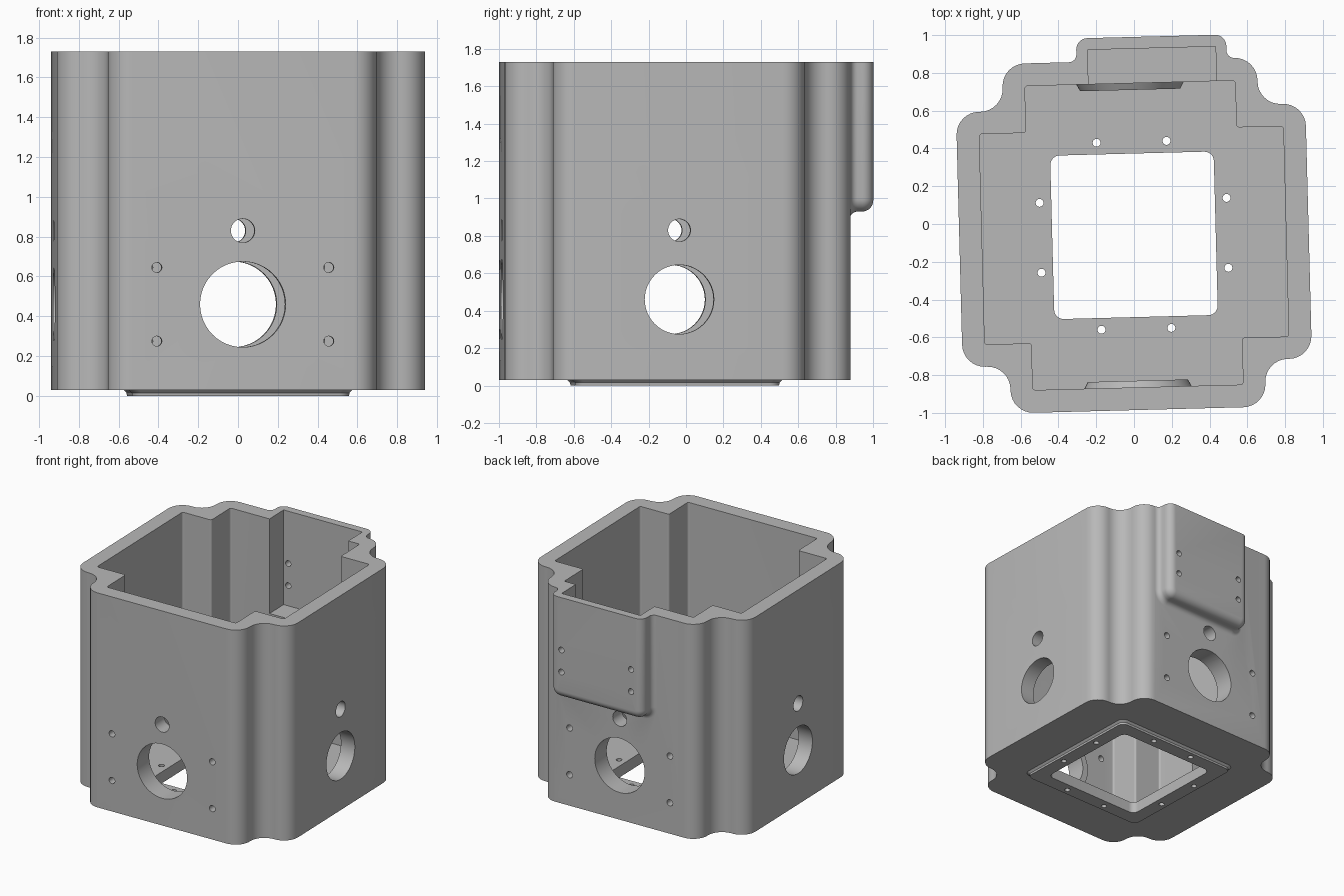
import bpy, bmesh, math
from mathutils import Vector, Matrix

cube = bpy.data.objects.get("Cube")
if cube:
    bpy.data.objects.remove(cube, do_unlink=True)

grey = bpy.data.materials.new("plain_grey")
grey.use_nodes = True
colour = (0.48, 0.48, 0.48, 1)
grey.diffuse_color = colour
grey.node_tree.nodes["Principled BSDF"].inputs["Base Color"].default_value = colour

TOP, BASE, FLOOR = 1.73, 0.03, 0.09
OUT, INN = 0.925, 0.805          # half widths of outer and inner wall
HOLE_Z = 0.46


def rounded(corners, radii, steps=8):
    """Polygon with every square corner replaced by an arc."""
    pts = [Vector(c) for c in corners]
    ring = []
    for i, p in enumerate(pts):
        r = radii[i] if isinstance(radii, (list, tuple)) else radii
        if r <= 0:
            ring.append(p)
            continue
        u = (pts[i - 1] - p).normalized()
        v = (pts[(i + 1) % len(pts)] - p).normalized()
        c = p + r * (u + v)
        for k in range(steps + 1):
            t = math.pi / 2 * k / steps
            ring.append(c - r * (v * math.cos(t) + u * math.sin(t)))
    return ring


def loft(name, rings):
    """Closed solid through matching rings of 3D points."""
    bm = bmesh.new()
    rows = [[bm.verts.new(p) for p in ring] for ring in rings]
    n = len(rows[0])
    for a, b in zip(rows, rows[1:]):
        for i in range(n):
            j = (i + 1) % n
            bm.faces.new((a[i], a[j], b[j], b[i]))
    bm.faces.new(rows[0][::-1])
    bm.faces.new(rows[-1])
    bmesh.ops.recalc_face_normals(bm, faces=bm.faces)
    return finish(name, bm)


def finish(name, bm):
    me = bpy.data.meshes.new(name)
    bm.to_mesh(me)
    bm.free()
    me.materials.append(grey)
    ob = bpy.data.objects.new(name, me)
    bpy.context.collection.objects.link(ob)
    return ob


def prism(name, ring, z0, z1):
    return loft(name, [[(p.x, p.y, z) for p in ring] for z in (z0, z1)])


def square(h, r):
    return rounded([(h, -h), (h, h), (-h, h), (-h, -h)], r)


def stepped(h, n, r):
    """Square outline with a square notch in each corner."""
    corners = []
    for sx, sy in ((1, 1), (-1, 1), (-1, -1), (1, -1)):
        trio = [(h * sx, n * sy), (n * sx, n * sy), (n * sx, h * sy)]
        corners += trio if sx * sy > 0 else trio[::-1]
    return rounded(corners, r)


def cylinder(name, start, direction, length, r0, r1=None, segments=48):
    bm = bmesh.new()
    d = Vector(direction)
    m = Matrix.Translation(Vector(start) + d * length / 2) @ d.to_track_quat('Z', 'Y').to_matrix().to_4x4()
    bmesh.ops.create_cone(bm, cap_ends=True, segments=segments, radius1=r0,
                          radius2=r0 if r1 is None else r1, depth=length, matrix=m)
    return finish(name, bm)


def combine(target, tool, operation):
    mod = target.modifiers.new(operation.lower(), 'BOOLEAN')
    mod.operation = operation
    mod.solver = 'EXACT'
    mod.object = tool
    bpy.context.view_layer.objects.active = target
    bpy.ops.object.modifier_apply(modifier=mod.name)
    bpy.data.objects.remove(tool, do_unlink=True)


# Outer shell with softly notched corners
housing = prism("housing", stepped(OUT, 0.675, 0.12), BASE, TOP)

# Raised pad under the floor, flaring into the underside
pad = loft("base_pad", [[(p.x, p.y, z) for p in square(h, 0.05)]
                        for h, z in ((0.545, 0), (0.547, 0.015), (0.562, BASE), (0.562, 0.06))])
combine(housing, pad, 'UNION')

# Box on the back: flared foot, straight sides, rounded rim
FLARE, ROUND, BACK = 0.04, 0.06, 1.05
X0, X1, Z0 = -0.28, 0.515, 0.93
layers = [(0.0 + OUT - 0.06, FLARE)]
for k in range(7):
    t = math.pi / 2 * k / 6
    layers.append((OUT + FLARE * (1 - math.cos(t)), FLARE * (1 - math.sin(t))))
for k in range(9):
    t = math.pi / 2 * k / 8
    layers.append((BACK - ROUND + ROUND * math.sin(t), -ROUND * (1 - math.cos(t))))
rings = []
for y, d in layers:
    r = 0.07 + d
    ring = rounded([(X0 - d, TOP), (X0 - d, Z0 - d), (X1 + d, Z0 - d), (X1 + d, TOP)], [0, r, r, 0])
    rings.append([(p.x, y, p.y) for p in ring])
combine(housing, loft("back_box", rings), 'UNION')

# Main cavity, back pocket and floor opening
combine(housing, prism("cavity", stepped(INN, 0.557, 0.015), FLOOR, 2), 'DIFFERENCE')
pocket = rounded([(-0.22, 0.7), (0.458, 0.7), (0.458, 0.988), (-0.22, 0.988)], 0)
combine(housing, prism("pocket", pocket, 0.98, 2), 'DIFFERENCE')
combine(housing, prism("opening", square(0.433, 0.05), -1, 1), 'DIFFERENCE')

# Raised discs inside the front and back walls
for s in (-1, 1):
    disc = cylinder("disc", (0, s * (INN + 0.03), HOLE_Z), (0, -s, 0), 0.065, 0.30, 0.265, 64)
    combine(housing, disc, 'UNION')

# Large and small ports through all four walls, screw holes front and back
for s in (-1, 1):
    drills = [((0, s, HOLE_Z), (0, -s, 0), 0.215), ((0, s, 0.83), (0, -s, 0), 0.06),
              ((s, 0, HOLE_Z), (-s, 0, 0), 0.185), ((s, 0, 0.83), (-s, 0, 0), 0.06)]
    drills += [((x, s, HOLE_Z + dz), (0, -s, 0), 0.025)
               for x in (-0.432, 0.432) for dz in (-0.185, 0.185)]
    for start, direction, r in drills:
        combine(housing, cylinder("drill", start, direction, 0.4, r), 'DIFFERENCE')

# Screw holes in the back box
for x in (-0.18, 0.42):
    for z in (1.14, 1.315):
        combine(housing, cylinder("drill", (x, 1.2, z), (0, -1, 0), 0.35, 0.023, None, 24), 'DIFFERENCE')

# Screw holes in the floor
for a in (-0.185, 0.185):
    for b in (-0.495, 0.495):
        for x, y in ((a, b), (b, a)):
            combine(housing, cylinder("drill", (x, y, -0.2), (0, 0, 1), 0.5, 0.021, None, 24), 'DIFFERENCE')

# Slight turn about the vertical axis
housing.data.transform(Matrix.Translation((0, -0.06, 0)) @ Matrix.Rotation(math.radians(1.5), 4, 'Z'))
for ob in bpy.context.selected_objects:
    ob.select_set(False)
housing.select_set(True)
bpy.context.view_layer.objects.active = housing
bpy.ops.object.shade_smooth_by_angle(angle=math.radians(30))
